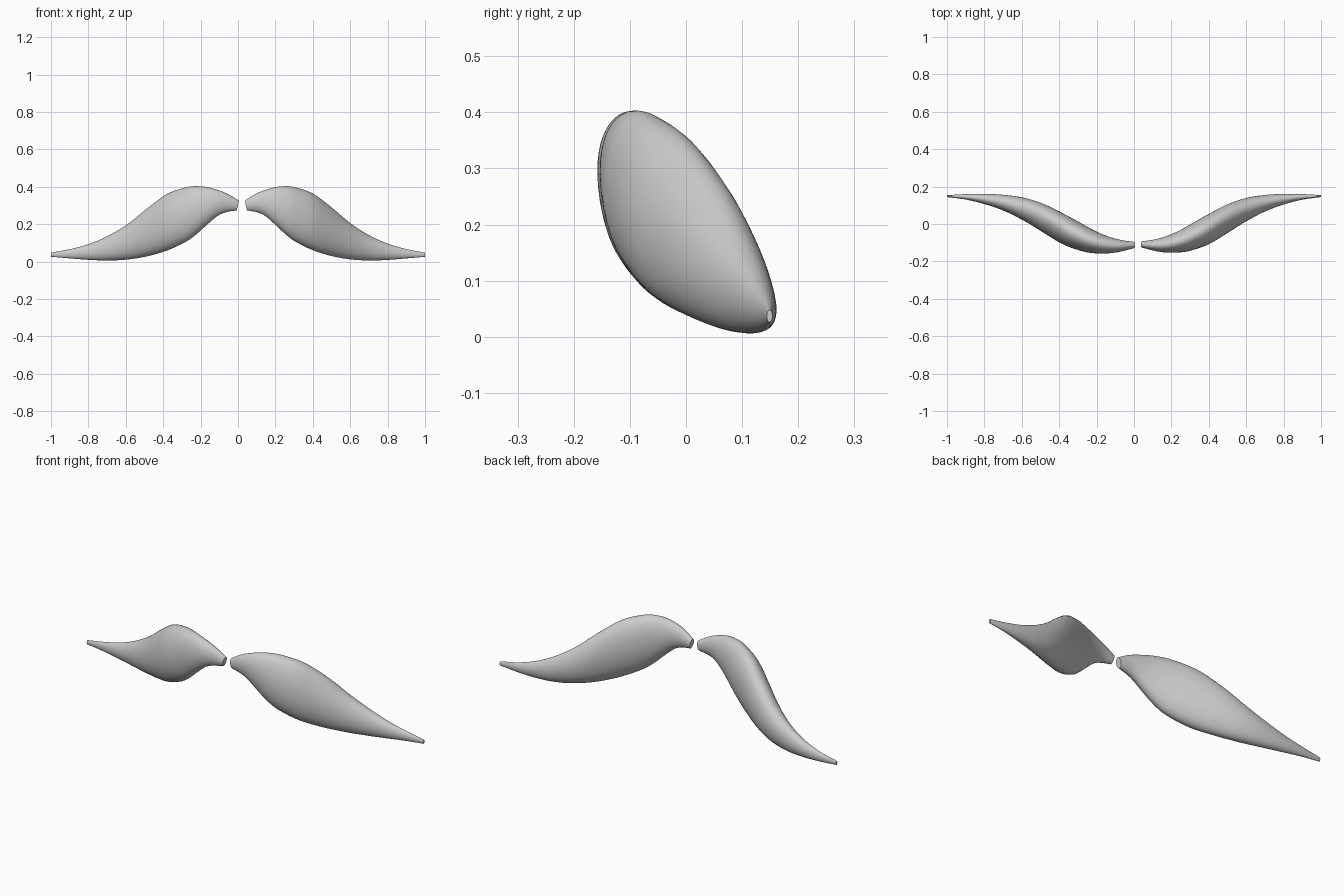
import bpy, bmesh, math

if "Cube" in bpy.data.objects:
    bpy.data.objects.remove(bpy.data.objects["Cube"])

# stations: x, top z, bottom z, front y, back y
ST = [
    (0.042, 0.326, 0.274, -0.122, -0.090),
    (0.10, 0.362, 0.263, -0.137, -0.082),
    (0.15, 0.384, 0.240, -0.146, -0.070),
    (0.20, 0.398, 0.197, -0.149, -0.053),
    (0.25, 0.403, 0.150, -0.147, -0.030),
    (0.30, 0.399, 0.111, -0.139, -0.003),
    (0.40, 0.364, 0.061, -0.105, 0.054),
    (0.50, 0.290, 0.030, -0.047, 0.105),
    (0.60, 0.206, 0.012, 0.014, 0.139),
    (0.70, 0.142, 0.006, 0.067, 0.155),
    (0.80, 0.096, 0.009, 0.104, 0.161),
    (0.90, 0.067, 0.017, 0.130, 0.160),
    (1.00, 0.048, 0.026, 0.144, 0.154),
]
SIDES, STEPS = 40, 5


def smooth_stations():
    """Cubic interpolation through the stations (uneven spacing)."""
    n = len(ST)

    def slope(i, k):
        a, b = ST[max(i - 1, 0)], ST[min(i + 1, n - 1)]
        return (b[k] - a[k]) / (b[0] - a[0])

    out = []
    for i in range(n - 1):
        p, q = ST[i], ST[i + 1]
        h = q[0] - p[0]
        for s in range(STEPS):
            t = s / STEPS
            row = [p[0] + h * t]
            for k in range(1, 5):
                row.append((2*t**3 - 3*t*t + 1) * p[k] + (t**3 - 2*t*t + t) * h * slope(i, k)
                           + (3*t*t - 2*t**3) * q[k] + (t**3 - t*t) * h * slope(i + 1, k))
            out.append(row)
    out.append(list(ST[-1]))
    return out


def half(name, side, stretch, depth):
    bm = bmesh.new()
    rings = []
    for x, top, bot, fr, bk in smooth_stations():
        ring = []
        for j in range(SIDES):
            a = 2 * math.pi * j / SIDES
            y = (fr + bk) / 2 + (bk - fr) / 2 * math.cos(a)
            z = (top + bot) / 2 + (top - bot) / 2 * math.sin(a)
            # inner end leans slightly
            lean = -0.22 * (z - (top + bot) / 2) * max(0, 1 - (x - 0.042) / 0.12)
            px = 1 - stretch * (1 - x - lean)
            if y < 0:
                y *= depth
            ring.append(bm.verts.new((side * px, y, z)))
        rings.append(ring)
    for r, s in zip(rings, rings[1:]):
        for j in range(SIDES):
            k = (j + 1) % SIDES
            bm.faces.new((r[j], r[k], s[k], s[j]))
    # flat end caps
    bm.faces.new(rings[0])
    bm.faces.new(rings[-1])
    bmesh.ops.recalc_face_normals(bm, faces=bm.faces)
    me = bpy.data.meshes.new(name)
    bm.to_mesh(me)
    bm.free()
    ob = bpy.data.objects.new(name, me)
    bpy.context.collection.objects.link(ob)
    bpy.context.view_layer.objects.active = ob
    ob.select_set(True)
    bpy.ops.object.shade_smooth_by_angle(angle=math.radians(40))
    ob.select_set(False)


# the two moustache halves, the left one slightly longer and deeper
half("moustache_right", 1, 1.0, 1.03)
half("moustache_left", -1, 1.043, 1.06)
